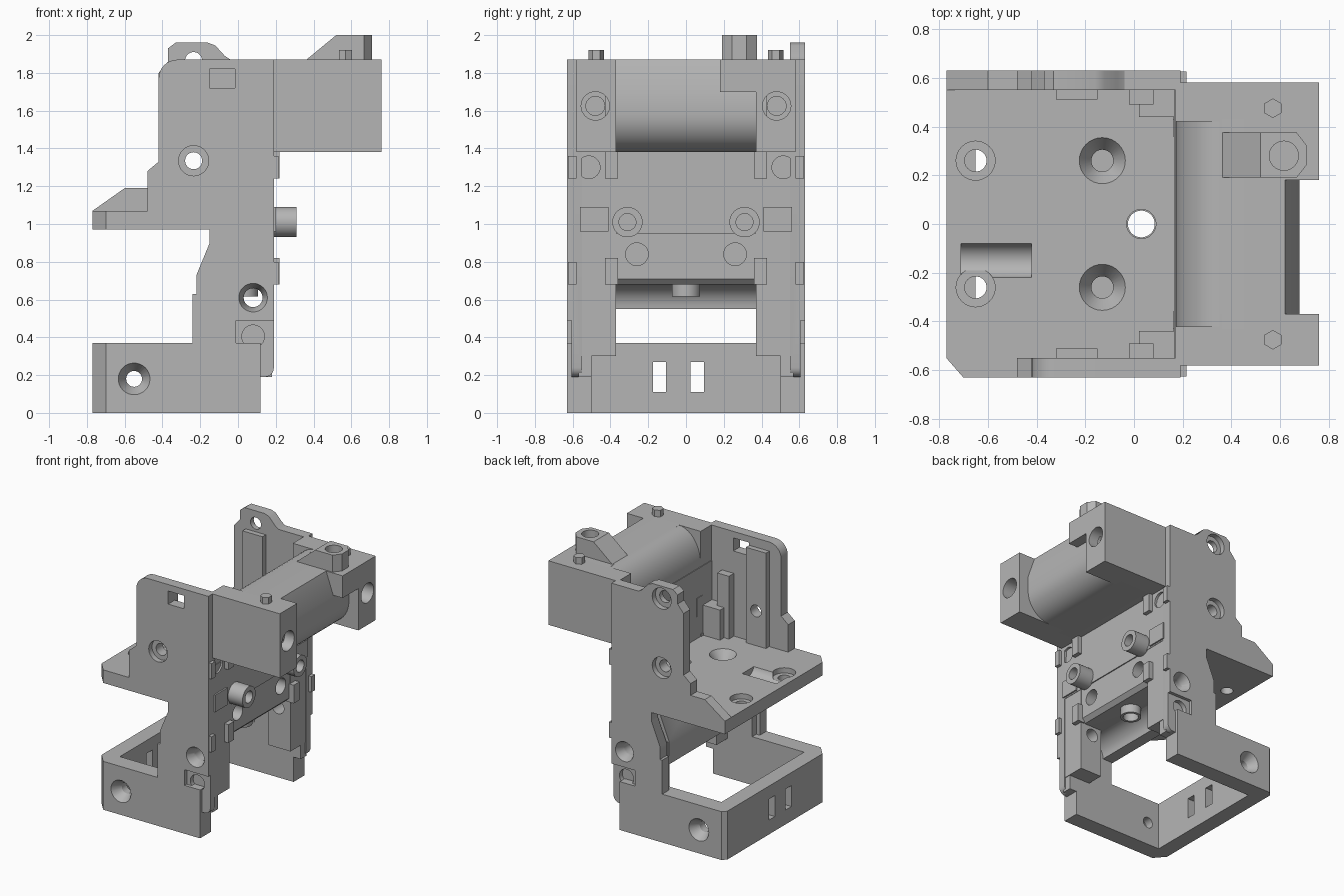
import bpy, bmesh, math
from mathutils import Matrix, Vector

if "Cube" in bpy.data.objects:
    bpy.data.objects.remove(bpy.data.objects["Cube"], do_unlink=True)

grey = bpy.data.materials.new("plain grey")
grey.use_nodes = True
GREY = (0.46, 0.46, 0.46, 1)
grey.diffuse_color = GREY
grey.node_tree.nodes["Principled BSDF"].inputs["Base Color"].default_value = GREY


def finish(name, bm):
    bmesh.ops.recalc_face_normals(bm, faces=bm.faces)
    mesh = bpy.data.meshes.new(name)
    bm.to_mesh(mesh)
    bm.free()
    mesh.materials.append(grey)
    obj = bpy.data.objects.new(name, mesh)
    bpy.context.collection.objects.link(obj)
    return obj


def prism(name, pts, axis, a, b):
    """Extrude a profile along an axis from a to b."""
    place = {"x": lambda p, t: (t, p[0], p[1]),
             "y": lambda p, t: (p[0], t, p[1]),
             "z": lambda p, t: (p[0], p[1], t)}[axis]
    bm = bmesh.new()
    lo = [bm.verts.new(place(p, a)) for p in pts]
    hi = [bm.verts.new(place(p, b)) for p in pts]
    bm.faces.new(lo)
    bm.faces.new(hi)
    for i in range(len(pts)):
        j = (i + 1) % len(pts)
        bm.faces.new((lo[i], lo[j], hi[j], hi[i]))
    return finish(name, bm)


def box(name, x, y, z):
    y = sorted(y)
    return prism(name, [(x[0], y[0]), (x[1], y[0]), (x[1], y[1]), (x[0], y[1])], "z", *z)


def rod(name, axis, u, v, a, b, r1, r2=None, sides=32):
    """Cylinder or cone along an axis; u, v are the other two coordinates."""
    m = (a + b) / 2
    pos, rot = {"x": ((m, u, v), Matrix.Rotation(math.pi / 2, 4, "Y")),
                "y": ((u, m, v), Matrix.Rotation(-math.pi / 2, 4, "X")),
                "z": ((u, v, m), Matrix())}[axis]
    bm = bmesh.new()
    bmesh.ops.create_cone(bm, cap_ends=True, segments=sides, radius1=r1,
                          radius2=r1 if r2 is None else r2, depth=b - a,
                          matrix=Matrix.Translation(Vector(pos)) @ rot)
    return finish(name, bm)


def cut(obj, *cutters):
    for c in cutters:
        c.hide_render = True
        mod = obj.modifiers.new("cut", "BOOLEAN")
        mod.operation = "DIFFERENCE"
        mod.solver = "EXACT"
        mod.object = c
        bpy.context.view_layer.objects.active = obj
        bpy.ops.object.modifier_apply(modifier="cut")
        bpy.data.objects.remove(c, do_unlink=True)


def arc(cx, cz, rx, rz, start, end, n=10):
    return [(cx + rx * math.cos(math.radians(start + (end - start) * i / n)),
             cz + rz * math.sin(math.radians(start + (end - start) * i / n)))
            for i in range(n + 1)]


def side_bore(s, x, z, r_out, r_in, depth, cone=False):
    """Bore and recess entering a side wall from outside."""
    a, b = sorted((s * (0.63 - depth), s * 0.64))
    inner = r_in if cone else r_out
    radii = (inner, r_out) if s > 0 else (r_out, inner)
    through = sorted((s * 0.3, s * 0.7))
    return (rod("recess", "y", x, z, a, b, *radii), rod("bore", "y", x, z, *through, r_in))


# Shared footprint of shelf and base frame
outline = [(-0.70, -0.63), (0.17, -0.63), (0.17, 0.63), (-0.74, 0.63), (-0.77, 0.60), (-0.77, -0.55)]

# Shelf with countersunk and stepped screw holes
shelf = prism("shelf", outline, "z", 0.97, 1.07)
for s in (-1, 1):
    cut(shelf, rod("recess", "z", -0.65, s * 0.26, 1.03, 1.1, 0.08),
        rod("bore", "z", -0.65, s * 0.26, 0.9, 1.1, 0.045),
        rod("sink", "z", -0.13, s * 0.26, 1.0, 1.075, 0.045, 0.098),
        rod("bore", "z", -0.13, s * 0.26, 0.9, 1.1, 0.045))
cut(shelf, rod("bore", "z", 0.03, 0, 0.9, 1.1, 0.06),
    rod("groove", "x", -0.15, 1.09, -0.71, -0.42, 0.073))

# Base frame, open towards +x
frame = prism("base_frame", [(min(x, 0.12) if x > 0 else x, y) for x, y in outline], "z", 0, 0.37)
cut(frame, box("inside", (-0.65, 0.3), (-0.5, 0.5), (-0.1, 0.5)))
for y in (0.06, -0.14):
    cut(frame, box("slot", (-0.8, -0.6), (y - 0.035, y + 0.035), (0.11, 0.27)))
for s in (-1, 1):
    cut(frame, *side_bore(s, -0.55, 0.18, 0.09, 0.042, 0.07, True))

# Side plates
low = [(-0.15, 0.97), (-0.15, 0.9), (-0.22, 0.73), (-0.22, 0.63), (-0.24, 0.63), (-0.24, 0.19)]
right_edge = arc(0.14, 0.24, 0.05, 0.05, -90, 0, 5) + [(0.19, 1.87)]
front_top = arc(-0.32, 1.77, 0.1, 0.1, 90, 180, 8)
back_top = [(-0.04, 1.87), (-0.07, 1.89), (-0.12, 1.945), (-0.16, 1.96), (-0.33, 1.96),
            (-0.37, 1.93), (-0.37, 1.86), (-0.42, 1.8)]
step = [(-0.42, 1.33), (-0.48, 1.28)]
wedge = [(-0.48, 1.19), (-0.6, 1.19), (-0.77, 1.07), (-0.77, 0.97)]
foot = low[::-1]
for s, name, top, end in ((-1, "front", front_top, [(-0.48, 0.97)]),
                          (1, "back", back_top, wedge)):
    plate = prism(name + "_side_plate", right_edge + top + step + end + low,
                  "y", s * 0.55, s * 0.63)
    cheek = box(name + "_cheek", (-0.21, 0.02), (s * 0.5, s * 0.56), (0.3, 0.72))
    column = box(name + "_column", (0.0, 0.185), (s * 0.37, s * 0.56), (0.3, 1.0))
    for part in (plate, column, cheek):
        cut(part, *side_bore(s, 0.08, 0.61, 0.08, 0.05, 0.06, True))
    cut(plate, *side_bore(s, -0.235, 1.335, 0.08, 0.045, 0.04),
        box("foot_recess", (-0.01, 0.3), (s * 0.605, s * 0.7), (0.1, 0.49)),
        rod("blind", "y", 0.08, 0.405, *sorted((s * 0.57, s * 0.7)), 0.06))
    if s > 0:
        cut(plate, *side_bore(s, -0.235, 1.865, 0.08, 0.045, 0.04))
    else:
        cut(plate, box("window", (-0.15, -0.015), (-0.7, -0.5), (1.72, 1.82)))
    # Inner rib, corner post and outer foot
    rib = box(name + "_rib", (-0.32, -0.15), (s * 0.51, s * 0.56), (1.06, 1.8))
    cut(rib, rod("bore", "y", -0.235, 1.335, *sorted((s * 0.4, s * 0.7)), 0.045))
    box(name + "_post", (0.02, 0.175), (s * 0.44, s * 0.56), (1.06, 1.3))
    box(name + "_post_step", (-0.02, 0.08), (s * 0.49, s * 0.56), (1.06, 1.55))
    box(name + "_foot", (0.0, 0.18), (s * 0.5, s * 0.57), (0.19, 0.4))
    # Locating tabs on the +x face
    for z in (0.74, 1.30):
        box(name + "_outer_tab", (0.16, 0.215), (s * 0.58, s * 0.625), (z - 0.06, z + 0.06))
        box(name + "_inner_tab", (0.16, 0.22), (s * 0.36, s * 0.43), (z - 0.06, z + 0.08))
    box(name + "_guide", (0.16, 0.2), (s * 0.41, s * 0.56), (0.96, 1.09))

# Spine: block under the shelf with a hollow lower edge
under = [(-0.15, 1.0)] + low[1:4] + [(-0.22, 0.55), (-0.13, 0.55)]
spine = prism("spine_block", under + arc(0.0, 0.55, 0.13, 0.13, 180, 90, 8)
              + [(0.15, 0.68), (0.18, 0.71), (0.18, 1.0)], "y", -0.52, 0.52)
wall = box("spine_wall", (0.165, 0.188), (-0.6, 0.6), (0.95, 1.6))
cut(spine, rod("bore", "z", 0.03, 0, 0.5, 1.1, 0.06))
drain = rod("lower_boss", "z", 0.03, 0, 0.615, 0.7, 0.075)
cut(drain, rod("bore", "z", 0.03, 0, 0.5, 0.8, 0.055))
for s in (-1, 1):
    cut(spine, rod("bore", "z", -0.13, s * 0.26, 0.75, 1.1, 0.045),
        rod("blind", "x", s * 0.26, 0.84, 0.08, 0.3, 0.06))
    cut(wall, rod("blind", "x", s * 0.515, 1.3, 0.17, 0.3, 0.06))
    stud = rod("spine_stud", "x", s * 0.31, 1.01, 0.17, 0.31, 0.08)
    cut(stud, rod("bore", "x", s * 0.31, 1.01, 0.2, 0.4, 0.045))

# Rounded cross beam of the head
prism("cross_beam", [(0.17, 1.38), (0.48, 1.38)] + arc(0.48, 1.58, 0.2, 0.2, -80, 0)
      + [(0.68, 1.7), (0.62, 1.87)] + arc(0.36, 1.62, 0.19, 0.25, 90, 180), "y", -0.43, 0.43)

# Head end blocks with screw holes and hexagonal pins
for s, name in ((-1, "front"), (1, "back")):
    block = prism(name + "_head_block", [(0.17, s * 0.42), (0.35, s * 0.42), (0.35, s * 0.37),
                  (0.76, s * 0.37), (0.76, s * 0.58), (0.17, s * 0.58)], "z", 1.38, 1.87)
    cut(block, rod("recess", "x", s * 0.48, 1.625, 0.66, 0.8, 0.075),
        rod("bore", "x", s * 0.48, 1.625, 0.45, 0.8, 0.05))
    rod(name + "_hex_pin", "z", 0.57, s * 0.475, 1.85, 1.92, 0.04, sides=6)
box("head_ledge", (0.5, 0.76), (0.18, 0.4), (1.7, 1.87))

# Ramped boss on top of the head
boss = prism("ramped_boss", [(0.35, 1.86), (0.52, 2.0), (0.71, 2.0), (0.71, 1.86)], "y", 0.19, 0.375)
cut(boss, rod("bore", "z", 0.615, 0.28, 1.88, 2.1, 0.06))
for y, d in ((0.19, 1), (0.375, -1)):
    cut(boss, prism("corner", [(0.66, y - d * 0.01), (0.73, y - d * 0.01), (0.73, y + d * 0.08)],
                    "z", 1.8, 2.1))

# Smooth the round surfaces, keep edges sharp
for obj in bpy.context.scene.objects:
    obj.select_set(obj.type == "MESH")
bpy.context.view_layer.objects.active = boss
bpy.ops.object.shade_smooth_by_angle(angle=math.radians(30))
